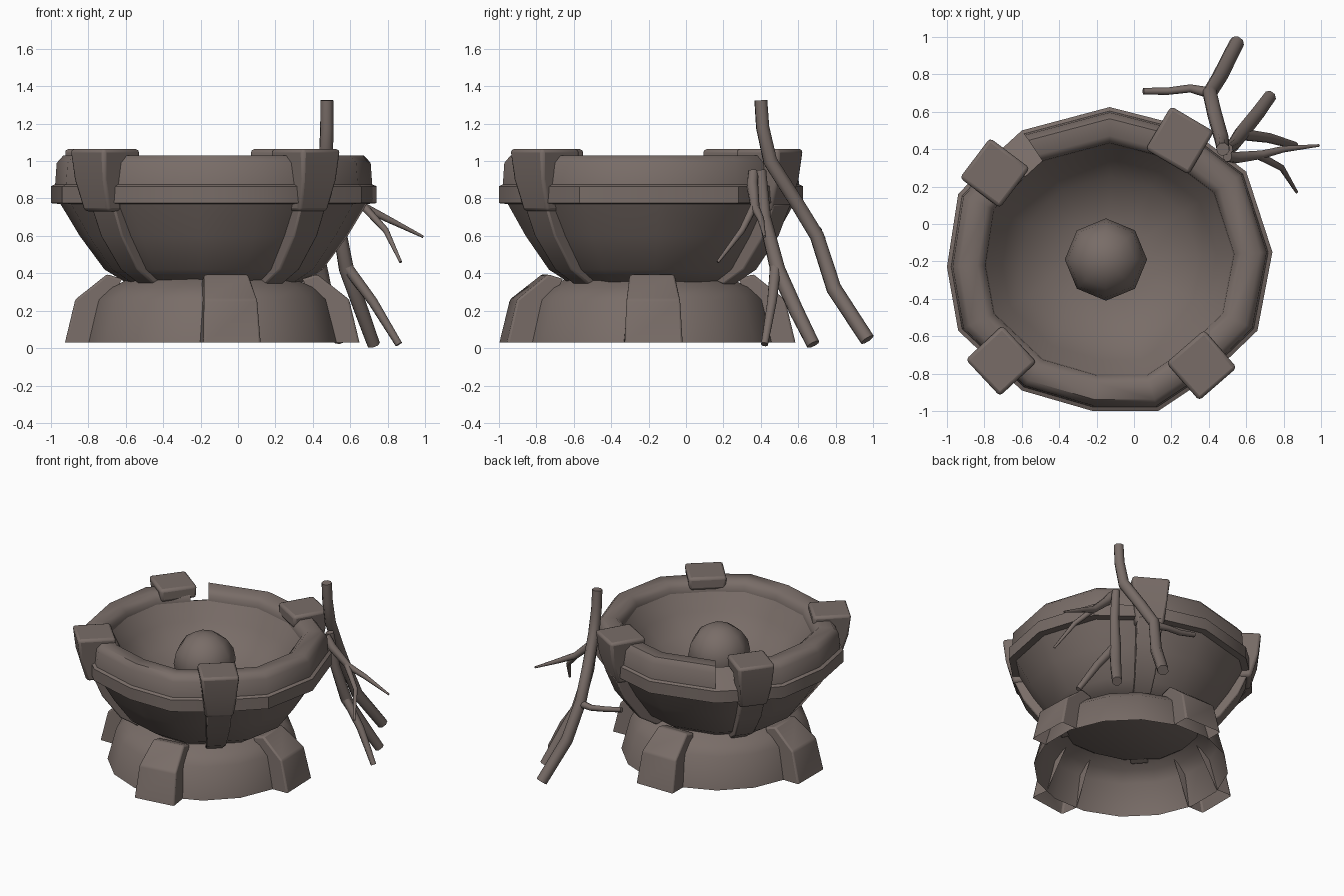
import bpy, bmesh, math
from mathutils import Vector

if "Cube" in bpy.data.objects:
    bpy.data.objects.remove(bpy.data.objects["Cube"])

stone = bpy.data.materials.new("taupe_stone")
stone.diffuse_color = (0.19, 0.152, 0.137, 1)
stone.use_nodes = True
stone.node_tree.nodes["Principled BSDF"].inputs["Base Color"].default_value = stone.diffuse_color


def finish(name, bm, angle=40, bevel=0.0):
    bmesh.ops.recalc_face_normals(bm, faces=bm.faces)
    me = bpy.data.meshes.new(name)
    bm.to_mesh(me)
    bm.free()
    me.materials.append(stone)
    ob = bpy.data.objects.new(name, me)
    bpy.context.collection.objects.link(ob)
    bpy.ops.object.select_all(action='DESELECT')
    ob.select_set(True)
    bpy.context.view_layer.objects.active = ob
    bpy.ops.object.shade_smooth_by_angle(angle=math.radians(angle))
    if bevel:
        m = ob.modifiers.new("soft_edges", 'BEVEL')
        m.width, m.segments, m.limit_method = bevel, 2, 'ANGLE'
    return ob


def loft(bm, rings, caps=True):
    """Join equal closed loops of points with quads."""
    loops = [[bm.verts.new(p) for p in r] for r in rings]
    n = len(loops[0])
    for a, b in zip(loops, loops[1:]):
        for i in range(n):
            j = (i + 1) % n
            bm.faces.new((a[i], a[j], b[j], b[i]))
    if caps:
        bm.faces.new(loops[0])
        bm.faces.new(loops[-1])


def wedge(name, centre, angle, profile, bevel, open_bottom=False):
    """Radial (r, z, half width) profile extruded sideways."""
    a = math.radians(angle)
    out = Vector((math.cos(a), math.sin(a), 0))
    side = Vector((-out.y, out.x, 0))
    c = Vector((*centre, 0))
    bm = bmesh.new()
    loft(bm, [[c + out * r + side * w * s + Vector((0, 0, z)) for r, z, w in profile]
              for s in (-1, 1)])
    if open_bottom:
        bm.faces.ensure_lookup_table()
        # first face is the underside, the one before the caps is the hidden back
        hidden = [bm.faces[0], bm.faces[len(profile) - 1]]
        bmesh.ops.delete(bm, geom=hidden, context='FACES')
    return finish(name, bm, 40, bevel)


def tube(bm, pts, radii, sides=8):
    pts = [Vector(p) for p in pts]
    rings = []
    for i, p in enumerate(pts):
        d = (pts[min(i + 1, len(pts) - 1)] - pts[max(i - 1, 0)]).normalized()
        u = d.cross(Vector((0.3, 1, 0.1))).normalized()
        v = d.cross(u)
        rings.append([p + (u * math.cos(t) + v * math.sin(t)) * radii[i]
                      for t in (2 * math.pi * k / sides for k in range(sides))])
    loft(bm, rings)


# Irregular hewn outline shared by bowl and rim
C = Vector((-0.13, -0.19))
outline = [(-0.60, 0.50), (-0.13, 0.625), (0.28, 0.52), (0.60, 0.28), (0.74, -0.15),
           (0.66, -0.57), (0.40, -0.82), (0.13, -1.0), (-0.22, -1.0), (-0.60, -0.89),
           (-0.94, -0.57), (-1.0, -0.23), (-0.94, 0.16), (-0.72, 0.39)]
unit = [(Vector(p) - C) / 0.85 for p in outline]


def at(u, r, z):
    return Vector((*(C + u * r), z))


# Bowl: outer wall, projecting band, steep inside wall and dished floor
bowl = [(0.45, 0.345), (0.57, 0.42), (0.70, 0.60), (0.80, 0.77), (0.85, 0.775),
        (0.85, 0.865), (0.72, 0.93), (0.65, 0.96), (0.56, 0.84), (0.46, 0.72),
        (0.22, 0.63)]
bm = bmesh.new()
loft(bm, [[at(u, r, z) for u in unit] for r, z in bowl])
finish("bowl", bm, 35)

# Upper rim, broken open beside one clamp
rim = [(0.83, 0.85), (0.82, 0.99), (0.785, 1.03), (0.69, 1.03), (0.65, 0.995), (0.645, 0.95)]
bm = bmesh.new()
loft(bm, [[at(u, r, z) for r, z in rim] for u in unit])
finish("upper_rim", bm, 50)

# Round core in the middle of the bowl
bm = bmesh.new()
bmesh.ops.create_uvsphere(bm, u_segments=8, v_segments=8, radius=0.22)
for v in bm.verts:
    v.co += Vector((-0.15, -0.19, 0.78))
finish("core_dome", bm, 60)

# Clamp blocks over the rim with ribs running down the bowl
clamp = [(-0.13, 1.065, 0.135), (0.14, 1.065, 0.135), (0.12, 0.90, 0.125), (0.07, 0.73, 0.10),
         (-0.02, 0.73, 0.10), (-0.03, 0.96, 0.125), (-0.13, 0.97, 0.13)]
rib = [(0.82, 0.77, 0.09), (0.75, 0.60, 0.085), (0.62, 0.42, 0.07), (0.49, 0.34, 0.06),
       (0.42, 0.36, 0.06), (0.70, 0.77, 0.09)]
for i, (ang, r0) in enumerate([(143, 0.765), (59.5, 0.735), (223, 0.79), (311, 0.745)]):
    wedge(f"rim_clamp_{i + 1}", C, ang, [(r0 + r, z, w) for r, z, w in clamp], 0.02)
    wedge(f"bowl_rib_{i + 1}", C, ang, rib, 0.01)

# Hollow base ring with four buttresses
BC = (-0.14, -0.2)
bm = bmesh.new()
loft(bm, [[(BC[0] + r * math.cos(t), BC[1] + r * math.sin(t), z)
           for t in (2 * math.pi * (k + 0.5) / 16 for k in range(16))]
          for r, z in [(0.68, 0.03), (0.62, 0.26), (0.55, 0.325), (0.45, 0.37)]], caps=False)
finish("base_ring", bm, 45)

buttress = [(0.65, 0.03, 0.155), (0.785, 0.03, 0.155), (0.73, 0.26, 0.145),
            (0.56, 0.395, 0.12), (0.48, 0.37, 0.12)]
for i, ang in enumerate((2, 90, 180, 278)):
    wedge(f"base_buttress_{i + 1}", BC, ang, buttress, 0.012, True)

# Dry branches leaning on the back right of the rim
branches = {
    "main_branch": ([(.475, .40, 1.325), (.475, .41, 1.18), (.47, .45, 1.0), (.43, .59, .78),
                     (.405, .70, .6), (.46, .79, .32), (.55, .97, .045)],
                    [.036, .037, .04, .04, .04, .042, .04]),
    "main_twig": ([(.41, .70, .58), (.30, .725, .585), (.18, .71, .60), (.05, .71, .63)],
                  [.03, .022, .02, .018]),
    "second_branch": ([(.50, .40, .95), (.53, .42, .70), (.58, .49, .42), (.66, .59, .2),
                       (.725, .68, .02)], [.03, .035, .042, .04, .036]),
    "second_fork": ([(.57, .48, .45), (.72, .46, .25), (.86, .42, .02)], [.032, .027, .02]),
    "side_twig": ([(.50, .36, .94), (.55, .355, .87), (.68, .37, .75), (.80, .40, .69),
                   (.99, .42, .595)], [.028, .032, .024, .018, .007]),
    "side_twig_fork": ([(.66, .37, .77), (.79, .30, .63), (.87, .17, .46)],
                       [.022, .017, .008]),
}
for name, (pts, radii) in branches.items():
    bm = bmesh.new()
    tube(bm, pts, radii)
    finish(name, bm, 50)
